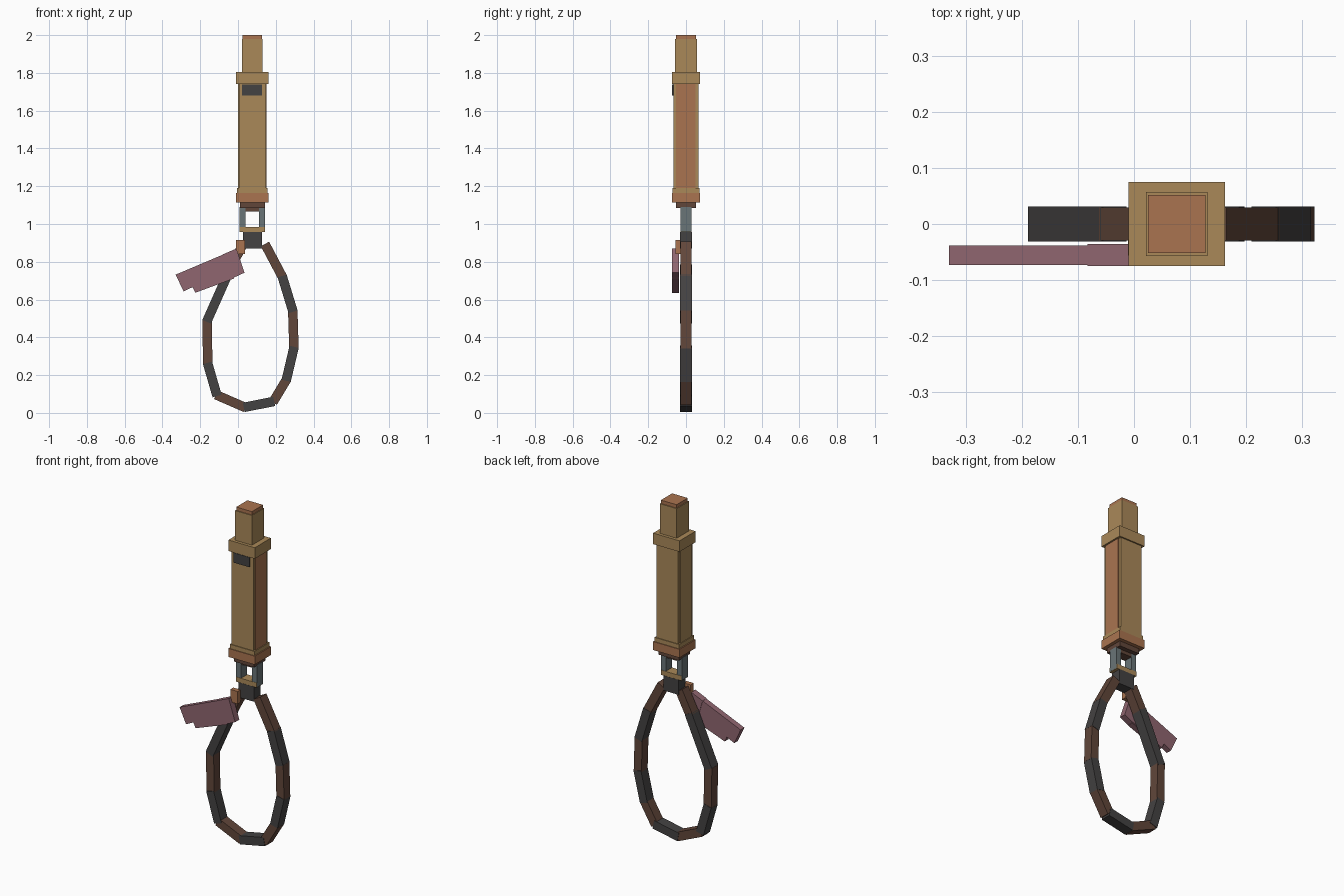
import bpy
import bmesh
from math import atan2, hypot
from mathutils import Matrix, Vector

cube = bpy.data.objects.get("Cube")
if cube:
    bpy.data.objects.remove(cube, do_unlink=True)


def material(name, *srgb):
    rgb = [((c / 255 + 0.055) / 1.055) ** 2.4 for c in srgb]
    mat = bpy.data.materials.new(name)
    mat.use_nodes = True
    mat.diffuse_color = (*rgb, 1)
    mat.node_tree.nodes["Principled BSDF"].inputs["Base Color"].default_value = (*rgb, 1)
    return mat


TAN = material("tan", 170, 137, 89)
COPPER = material("copper", 170, 116, 80)
BROWN = material("dark brown", 97, 70, 58)
CHARCOAL = material("charcoal", 68, 66, 66)
STEEL = material("steel grey", 106, 117, 119)
PINK = material("dusty pink", 144, 102, 112)

CX = 0.076  # centre line of the handle


def finish(name, bm, mat):
    bmesh.ops.recalc_face_normals(bm, faces=bm.faces)
    mesh = bpy.data.meshes.new(name)
    bm.to_mesh(mesh)
    bm.free()
    mesh.materials.append(mat)
    obj = bpy.data.objects.new(name, mesh)
    bpy.context.collection.objects.link(obj)
    return obj


def box(name, mat, x, y, z):
    """Box from (low, high) ranges."""
    size = [r[1] - r[0] for r in (x, y, z)]
    mid = Vector([(r[0] + r[1]) / 2 for r in (x, y, z)])
    bm = bmesh.new()
    bmesh.ops.create_cube(bm, size=1,
                          matrix=Matrix.Translation(mid) @ Matrix.Diagonal((*size, 1)))
    return finish(name, bm, mat)


def block(name, mat, half_x, half_y, low, high):
    """Box centred on the handle."""
    return box(name, mat, (CX - half_x, CX + half_x), (-half_y, half_y), (low, high))


def plate(name, mat, outline, y0, y1):
    """Outline in x and z, extruded along y."""
    bm = bmesh.new()
    face = bm.faces.new([bm.verts.new((x, y0, z)) for x, z in outline])
    new = bmesh.ops.extrude_face_region(bm, geom=[face])["geom"]
    bmesh.ops.translate(bm, vec=(0, y1 - y0, 0),
                        verts=[v for v in new if isinstance(v, bmesh.types.BMVert)])
    return finish(name, bm, mat)


# Handle
block("top_cap", COPPER, 0.051, 0.052, 1.97, 2.0)
block("upper_neck", TAN, 0.055, 0.057, 1.78, 1.98)
block("upper_collar", TAN, 0.086, 0.075, 1.74, 1.805)
block("handle_body", TAN, 0.071, 0.067, 1.16, 1.76)
box("left_grip_panel", COPPER, (CX + 0.06, CX + 0.076), (-0.052, 0.05), (1.16, 1.75))
box("right_grip_panel", TAN, (CX - 0.076, CX - 0.06), (-0.052, 0.05), (1.16, 1.75))
block("lower_moulding", TAN, 0.08, 0.071, 1.155, 1.19)
block("lower_collar", COPPER, 0.086, 0.075, 1.115, 1.165)
block("lower_neck", BROWN, 0.066, 0.053, 1.085, 1.12)
block("lower_neck_step", BROWN, 0.06, 0.027, 1.065, 1.09)
box("front_plate", CHARCOAL, (0.022, 0.126), (-0.074, -0.066), (1.68, 1.738))

# Open shackle
for side, sign in (("left", 1), ("right", -1)):
    mid = CX + sign * 0.052
    box(side + "_shackle_post", STEEL, (mid - 0.016, mid + 0.016), (-0.028, 0.028), (0.96, 1.09))
block("shackle_bar", TAN, 0.067, 0.03, 0.957, 0.985)
block("strap_anchor", CHARCOAL, 0.05, 0.031, 0.87, 0.958)

# Strap loop: straight links alternating in colour, clockwise from the anchor
LOOP = [(0.145, 0.89), (0.235, 0.72), (0.29, 0.54), (0.296, 0.345), (0.256, 0.175),
        (0.187, 0.06), (0.035, 0.03), (-0.112, 0.094), (-0.16, 0.26),
        (-0.164, 0.487), (-0.038, 0.77), (0.025, 0.89)]
for i, (a, b) in enumerate(zip(LOOP, LOOP[1:])):
    dx, dz = b[0] - a[0], b[1] - a[1]
    depth = 0.031 if i % 2 else 0.029
    link = box(f"strap_link_{i + 1}", CHARCOAL if i % 2 else BROWN,
               (-0.025, 0.025), (-depth, depth),
               (-hypot(dx, dz) / 2 - 0.005, hypot(dx, dz) / 2 + 0.005))
    link.location = ((a[0] + b[0]) / 2, 0, (a[1] + b[1]) / 2)
    link.rotation_euler.y = atan2(dx, dz)

# Hanging tag and its clasp
box("tag_clasp", COPPER, (-0.011, 0.037), (-0.056, -0.028), (0.842, 0.916))
plate("tag", PINK, [(-0.33, 0.732), (-0.07, 0.842), (-0.02, 0.712), (-0.226, 0.636),
                    (-0.24, 0.666), (-0.288, 0.643)], -0.073, -0.038)
plate("tag_end", PINK, [(-0.083, 0.838), (-0.008, 0.87), (0.034, 0.742), (-0.044, 0.706)],
      -0.075, -0.036)
